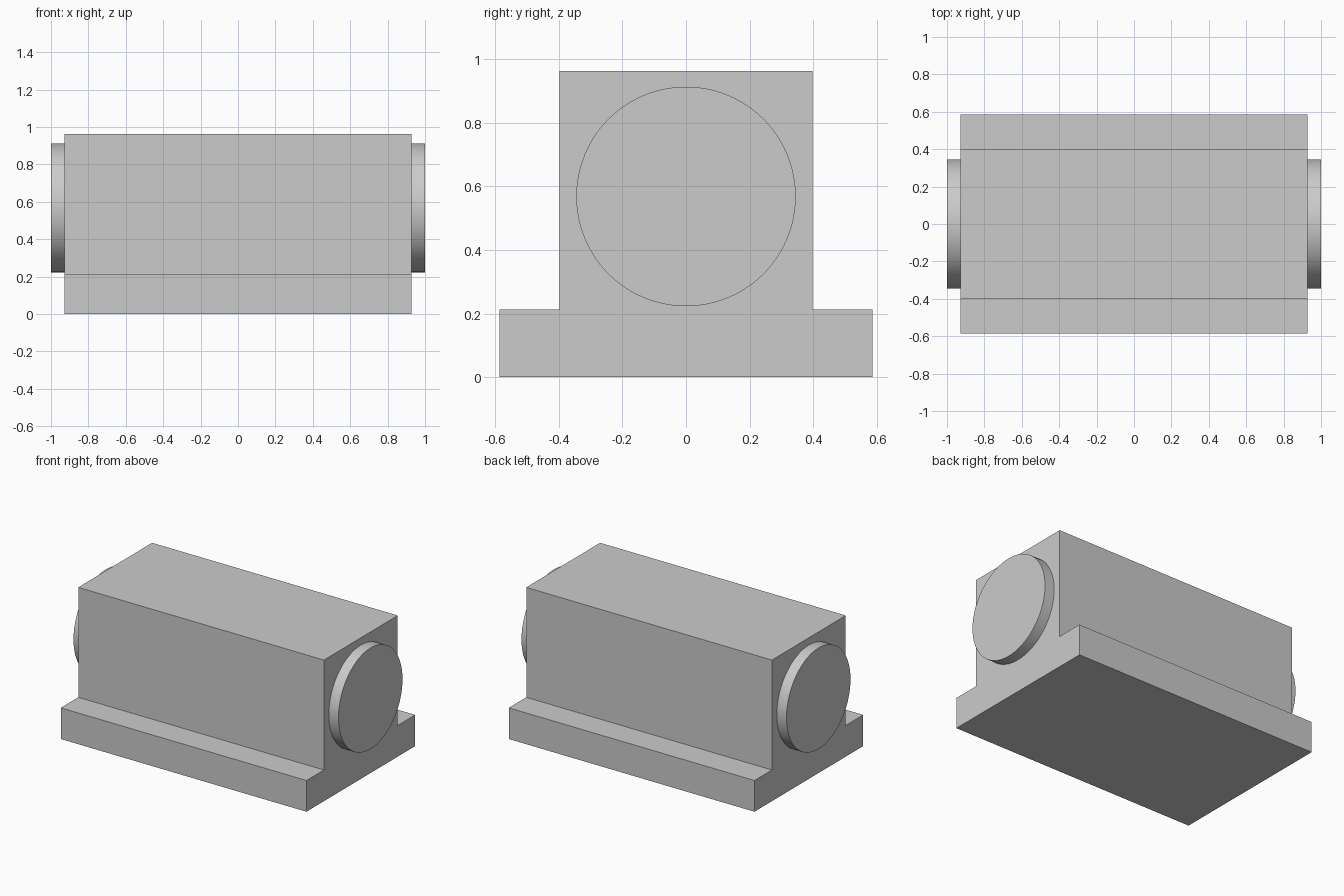
import bpy, bmesh
from math import pi, radians

if "Cube" in bpy.data.objects:
    bpy.data.objects.remove(bpy.data.objects["Cube"])

BODY_HALF = 0.927   # half length of the housing along x

# Housing: stepped profile (wide foot, narrower block) extruded along x
half = [(0.586, 0), (0.586, 0.213), (0.398, 0.213), (0.398, 0.963)]
profile = half + [(-y, z) for y, z in reversed(half)]
bm = bmesh.new()
face = bm.faces.new([bm.verts.new((-BODY_HALF, y, z)) for y, z in profile])
ext = bmesh.ops.extrude_face_region(bm, geom=[face], use_keep_orig=True)
verts = [g for g in ext["geom"] if isinstance(g, bmesh.types.BMVert)]
bmesh.ops.translate(bm, verts=verts, vec=(2 * BODY_HALF, 0, 0))
bmesh.ops.recalc_face_normals(bm, faces=bm.faces)
mesh = bpy.data.meshes.new("housing")
bm.to_mesh(mesh)
bm.free()
bpy.context.collection.objects.link(bpy.data.objects.new("housing", mesh))

# Shaft: round bar through the housing, its ends showing as discs
bpy.ops.mesh.primitive_cylinder_add(vertices=96, radius=0.345, depth=2,
                                    location=(0, 0, 0.568), rotation=(0, pi / 2, 0))
shaft = bpy.context.object
shaft.name = "shaft"
bpy.ops.object.shade_smooth_by_angle(angle=radians(30))
